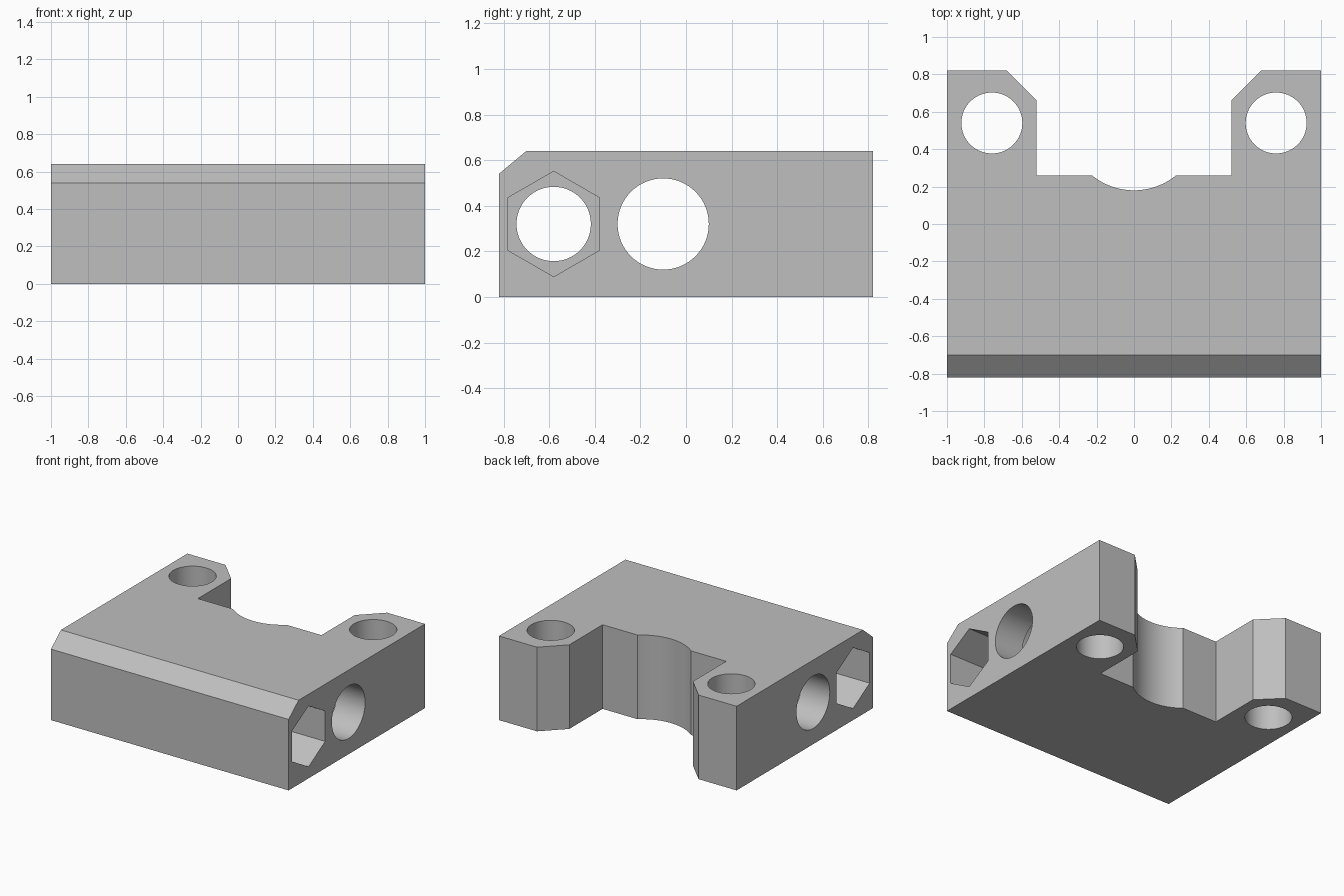
import bpy
import bmesh
from math import cos, sin, pi, tau, atan2, hypot

cube = bpy.data.objects.get("Cube")
if cube:
    bpy.data.objects.remove(cube, do_unlink=True)

HEIGHT, DEPTH, MID = 0.64, 0.82, 0.32

grey = bpy.data.materials.new("plain_grey")
grey.use_nodes = True
colour = (0.52, 0.52, 0.52, 1)
grey.diffuse_color = colour
grey.node_tree.nodes["Principled BSDF"].inputs["Base Color"].default_value = colour


def prism(name, points, axis, start, end):
    """Extrude a closed outline along x (outline in y, z) or z (outline in x, y)."""
    bm = bmesh.new()
    place = (lambda a, b, c: (c, a, b)) if axis == "X" else (lambda a, b, c: (a, b, c))
    rings = [[bm.verts.new(place(a, b, c)) for a, b in points] for c in (start, end)]
    bm.faces.new(rings[0])
    bm.faces.new(rings[1])
    n = len(points)
    for i in range(n):
        j = (i + 1) % n
        bm.faces.new((rings[0][i], rings[0][j], rings[1][j], rings[1][i]))
    bmesh.ops.recalc_face_normals(bm, faces=bm.faces)
    mesh = bpy.data.meshes.new(name)
    bm.to_mesh(mesh)
    bm.free()
    obj = bpy.data.objects.new(name, mesh)
    bpy.context.collection.objects.link(obj)
    mesh.materials.append(grey)
    return obj


def ring(a, b, radius, sides=64):
    return [(a + radius * cos(pi / 2 + tau * i / sides),
             b + radius * sin(pi / 2 + tau * i / sides)) for i in range(sides)]


# Block with a chamfer along the upper front edge
block = prism("mounting_block",
              [(-DEPTH, 0), (DEPTH, 0), (DEPTH, HEIGHT), (-0.70, HEIGHT), (-DEPTH, 0.54)],
              "X", -1, 1)

cutters = []

# Rear slot with chamfered mouth and a shallow curved relief in its floor
floor, half, centre_y = 0.26, 0.225, 0.536
radius = hypot(half, centre_y - floor)
a0 = atan2(floor - centre_y, -half)
a1 = atan2(floor - centre_y, half)
relief = [(radius * cos(a0 + (a1 - a0) * i / 24),
           centre_y + radius * sin(a0 + (a1 - a0) * i / 24)) for i in range(25)]
slot = [(-0.76, 0.90), (-0.52, 0.66), (-0.52, floor)] + relief
slot += [(0.52, floor), (0.52, 0.66), (0.76, 0.90)]
cutters.append(prism("slot_cutter", slot, "Z", -0.1, 0.8))

# Lengthwise bore with a wider hidden chamber, and the bolt hole
cutters.append(prism("bore_cutter", ring(-0.10, MID, 0.20), "X", -1.1, 1.1))
cutters.append(prism("chamber_cutter", ring(-0.10, MID, 0.24), "X", -0.76, 0.76))
cutters.append(prism("bolt_cutter", ring(-0.58, MID, 0.163), "X", -1.1, 1.1))

# Upright holes in the rear lugs and hexagonal nut pockets at both ends
for side in (-1, 1):
    cutters.append(prism("lug_hole_cutter", ring(side * 0.76, 0.54, 0.163), "Z", -0.1, 0.8))
    cutters.append(prism("nut_cutter", ring(-0.58, MID, 0.231, 6), "X", side * 0.6, side * 1.1))

bpy.ops.object.select_all(action="DESELECT")
bpy.context.view_layer.objects.active = block
block.select_set(True)
for cutter in cutters:
    cutter.hide_render = True
    mod = block.modifiers.new(cutter.name, "BOOLEAN")
    mod.operation = "DIFFERENCE"
    mod.solver = "EXACT"
    mod.object = cutter
    bpy.ops.object.modifier_apply(modifier=mod.name)
for cutter in cutters:
    bpy.data.objects.remove(cutter, do_unlink=True)

# Smooth the round walls while keeping the corners crisp
bpy.ops.object.shade_smooth_by_angle(angle=pi / 9)
